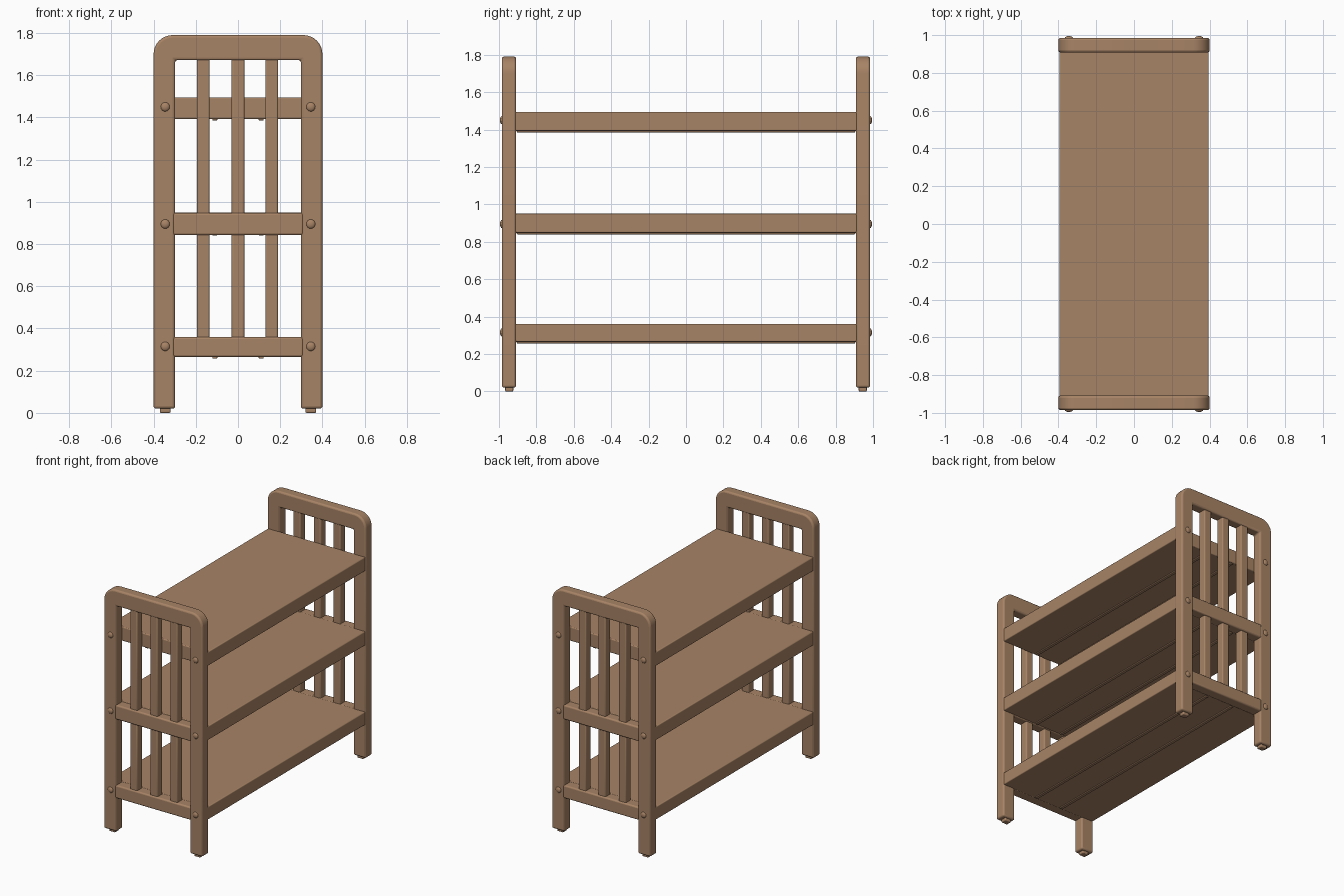
import bpy, bmesh, math

if "Cube" in bpy.data.objects:
    bpy.data.objects.remove(bpy.data.objects["Cube"])

wood = bpy.data.materials.new("tan wood")
wood.diffuse_color = (0.39, 0.23, 0.132, 1)
wood.use_nodes = True
wood.node_tree.nodes["Principled BSDF"].inputs["Base Color"].default_value = wood.diffuse_color


def finish(bm, name, bevel):
    bmesh.ops.recalc_face_normals(bm, faces=bm.faces)
    me = bpy.data.meshes.new(name)
    bm.to_mesh(me)
    bm.free()
    me.materials.append(wood)
    ob = bpy.data.objects.new(name, me)
    bpy.context.collection.objects.link(ob)
    if bevel:
        m = ob.modifiers.new("soft edges", 'BEVEL')
        m.width, m.segments = bevel, 3
        m.limit_method, m.angle_limit = 'ANGLE', math.radians(40)
    bpy.ops.object.select_all(action='DESELECT')
    ob.select_set(True)
    bpy.context.view_layer.objects.active = ob
    bpy.ops.object.shade_smooth_by_angle(angle=math.radians(35))
    return ob


def box(name, x0, x1, y0, y1, z0, z1, bevel=0.008):
    bm = bmesh.new()
    bmesh.ops.create_cube(bm, size=1)
    for v in bm.verts:
        v.co = ((x0 + x1) / 2 + v.co.x * (x1 - x0),
                (y0 + y1) / 2 + v.co.y * (y1 - y0),
                (z0 + z1) / 2 + v.co.z * (z1 - z0))
    return finish(bm, name, bevel)


def arch(name, y0, y1):
    # legs and top rail in one piece, rounded outer corners
    r, w, top = 0.09, 0.40, 1.79
    pts = [(w, 0.02)]
    for i in range(9):
        a = math.radians(90 * i / 8)
        pts.append((w - r + r * math.cos(a), top - r + r * math.sin(a)))
    pts += [(-x, z) for x, z in reversed(pts)]
    pts += [(-0.298, 0.02), (-0.298, 1.672), (0.298, 1.672), (0.298, 0.02)]
    bm = bmesh.new()
    face = bm.faces.new([bm.verts.new((x, y0, z)) for x, z in pts])
    ext = bmesh.ops.extrude_face_region(bm, geom=[face])
    for g in ext["geom"]:
        if isinstance(g, bmesh.types.BMVert):
            g.co.y = y1
    return finish(bm, name, 0.012)


# End frames
for s, end in ((-1, "front"), (1, "back")):
    ya, yb = sorted((s * 0.908, s * 0.985))
    arch(end + "_end_frame", ya, yb)
    for label, z0, z1 in (("lower", 0.265, 0.36), ("middle", 0.842, 0.948)):
        box(f"{end}_{label}_rail", -0.31, 0.31, ya, yb, z0, z1, 0.01)
    sa, sb = sorted((s * 0.915, s * 0.975))
    for x in (-0.165, 0, 0.16):
        box(end + "_lower_slat", x - 0.03, x + 0.03, sa, sb, 0.345, 0.86)
        box(end + "_upper_slat", x - 0.03, x + 0.03, sa, sb, 0.93, 1.685)
    # Feet and low screw caps
    for x in (-0.345, 0.345):
        box(end + "_foot", x - 0.025, x + 0.025, s * 0.945 - 0.022,
            s * 0.945 + 0.022, 0, 0.03, 0.006)
        for z in (0.315, 0.895, 1.45):
            bm = bmesh.new()
            bmesh.ops.create_uvsphere(bm, u_segments=16, v_segments=8, radius=1)
            for v in bm.verts:
                v.co = (x + v.co.x * 0.022, s * 0.983 + v.co.y * 0.012,
                        z + v.co.z * 0.022)
            finish(bm, end + "_screw_cap", 0)

# Shelves with two shallow ribs underneath
for label, z0, z1 in (("bottom", 0.265, 0.36), ("middle", 0.848, 0.95),
                      ("top", 1.393, 1.495)):
    box(label + "_shelf", -0.395, 0.395, -0.915, 0.915, z0, z1, 0.006)
    for x in (-0.11, 0.11):
        box(label + "_shelf_rib", x - 0.012, x + 0.012, -0.905, 0.905,
            z0 - 0.008, z0 + 0.01, 0.004)
